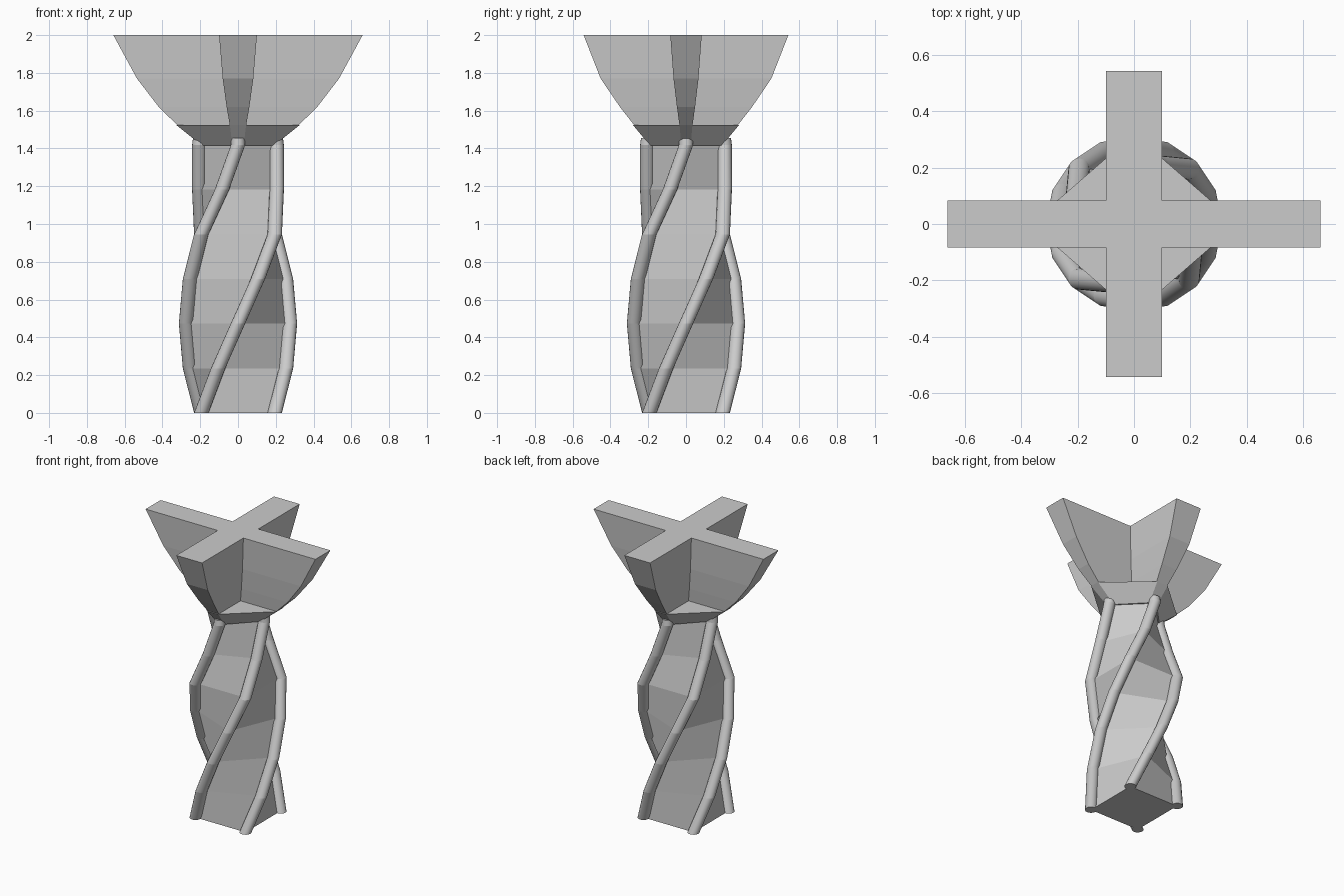
import bpy, bmesh
from math import cos, sin, pi, radians

if "Cube" in bpy.data.objects:
    bpy.data.objects.remove(bpy.data.objects["Cube"])


def loft(name, rings, smooth=False):
    """Skin a stack of equal-length point rings and cap both ends."""
    bm = bmesh.new()
    vs = [[bm.verts.new(p) for p in ring] for ring in rings]
    n = len(vs[0])
    for a, b in zip(vs, vs[1:]):
        for i in range(n):
            j = (i + 1) % n
            f = bm.faces.new((a[i], a[j], b[j], b[i]))
            f.smooth = smooth
    bm.faces.new(vs[0][::-1])
    bm.faces.new(vs[-1])
    # keep the joints between straight segments crisp
    for ring in vs:
        for i in range(n):
            bm.edges.get((ring[i], ring[(i + 1) % n])).smooth = False
    bmesh.ops.recalc_face_normals(bm, faces=bm.faces)
    me = bpy.data.meshes.new(name)
    bm.to_mesh(me)
    bm.free()
    ob = bpy.data.objects.new(name, me)
    bpy.context.collection.objects.link(ob)
    return ob


# Twist levels: height and corner radius; each level turns a further 22.5 degrees
LEVELS = [(0, .275), (.236, .275), (.473, .275), (.709, .275),
          (.945, .275), (1.182, .222), (1.418, .205)]


def corner(level, k):
    z, r = LEVELS[level]
    a = radians(45 + 22.5 * level + 90 * k)
    return r * cos(a), r * sin(a), z


# Twisted square core
loft("twisted_core", [[corner(l, k) for k in range(4)] for l in range(len(LEVELS))])

# Four tubes winding up along the corners
TUBE = .038
SIDES = 16
for k in range(4):
    centres = [corner(l, k) for l in range(len(LEVELS))]
    (x0, y0, z0), (x1, y1, z1) = centres[-2:]
    rings = [[(x + TUBE * cos(2 * pi * i / SIDES), y + TUBE * sin(2 * pi * i / SIDES), z)
              for i in range(SIDES)] for x, y, z in centres]
    # tip tilts outward-down so it sinks into the collar
    rings.append([(px * .98, py * .98, 1.455) for px, py, _ in rings[-1]])
    loft(f"corner_tube_{k + 1}", rings, smooth=True)


# Flared eight-sided collar
def octagon(ax, ay, wx, wy, z):
    return [(ax, -wx, z), (ax, wx, z), (wy, ay, z), (-wy, ay, z),
            (-ax, wx, z), (-ax, -wx, z), (-wy, -ay, z), (wy, -ay, z)]


loft("collar", [octagon(.19, .19, .025, .03, 1.415),
                octagon(.328, .282, .034, .043, 1.525)])


# Cross-shaped capital with curved, widening arms
def cross(ax, ay, wx, wy, z):
    return [(ax, -wx, z), (ax, wx, z), (wy, wx, z), (wy, ay, z),
            (-wy, ay, z), (-wy, wx, z), (-ax, wx, z), (-ax, -wx, z),
            (-wy, -wx, z), (-wy, -ay, z), (wy, -ay, z), (wy, -wx, z)]


# x reach, y reach, x-arm half width, y-arm half width, height
FLARE = [(.318, .272, .034, .043, 1.52), (.42, .35, .048, .06, 1.62),
         (.535, .452, .066, .081, 1.77), (.66, .542, .083, .1, 2.0)]
loft("cross_capital", [cross(*f) for f in FLARE])
